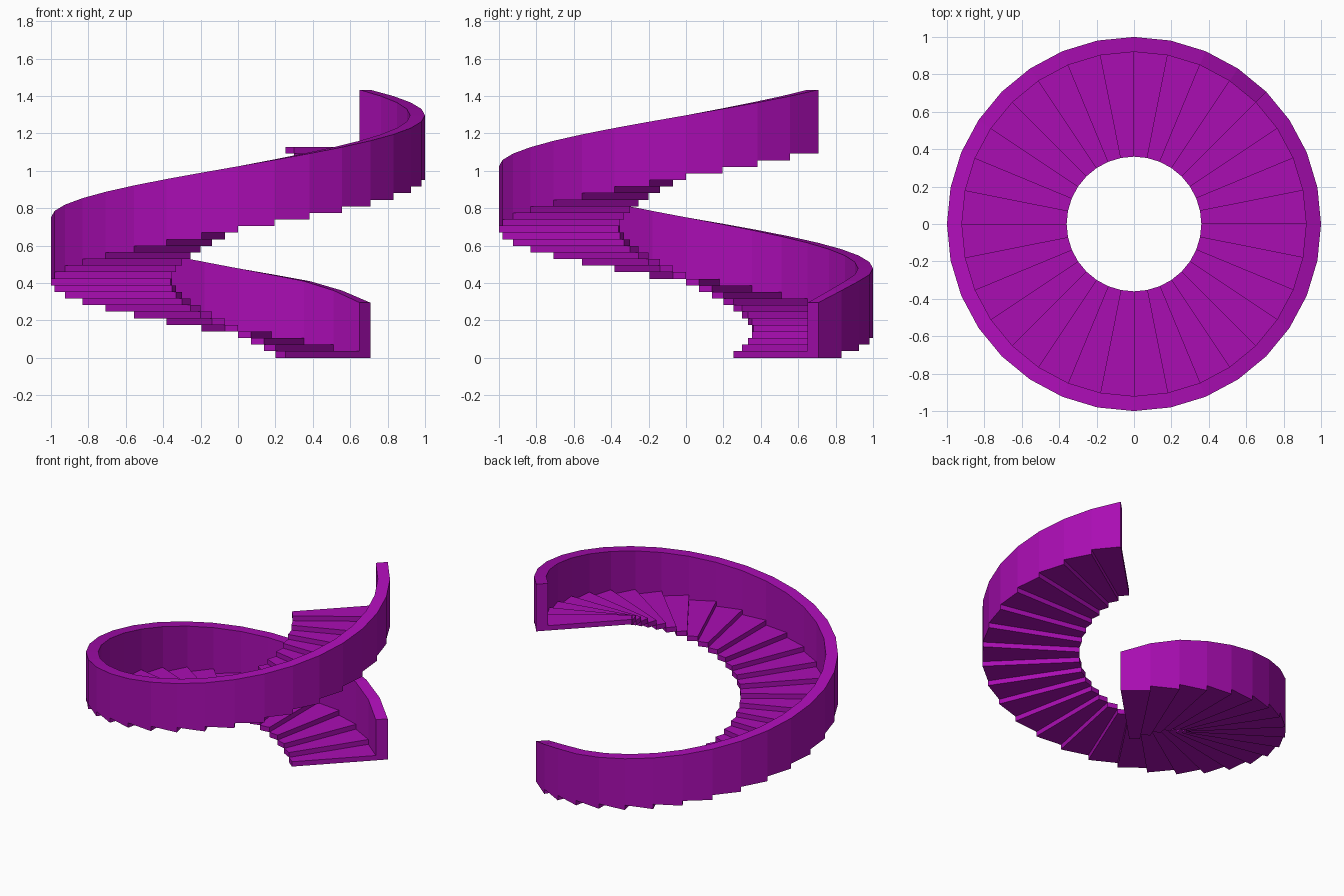
import bpy, bmesh, math
from mathutils import Vector

if "Cube" in bpy.data.objects:
    bpy.data.objects.remove(bpy.data.objects["Cube"])

STEPS = 32                      # one full turn, one facet per step
RISE = 0.0352                   # height of each step
R_IN, R_MID, R_OUT = 0.36, 0.92, 1.0
START = math.radians(45)

purple = bpy.data.materials.new("purple")
purple.diffuse_color = (0.40, 0.004, 0.45, 1)
purple.use_nodes = True
purple.node_tree.nodes["Principled BSDF"].inputs["Base Color"].default_value = purple.diffuse_color


def ang(i):
    return START + i * 2 * math.pi / STEPS


def pt(r, i, z):
    return Vector((r * math.cos(ang(i)), r * math.sin(ang(i)), z))


def wall_top(i):
    # the rail dips at the foot of the stair
    return {0: 0.295, 1: 0.36}.get(i, 0.342 + 0.0341 * i)


def face(bm, points, out):
    """Add a face whose normal points along out."""
    f = bm.faces.new([bm.verts.new(p) for p in points])
    f.normal_update()
    if f.normal.dot(out) < 0:
        f.normal_flip()


def finish(bm, name):
    bmesh.ops.remove_doubles(bm, verts=bm.verts, dist=1e-5)
    mesh = bpy.data.meshes.new(name)
    bm.to_mesh(mesh)
    bm.free()
    mesh.materials.append(purple)
    bpy.context.collection.objects.link(bpy.data.objects.new(name, mesh))


def flat(bm, r0, r1, i, z0, z1, out):
    """Wedge-shaped face between two radii and two step angles."""
    face(bm, [pt(r0, i, z0), pt(r1, i, z0), pt(r1, i + 1, z1), pt(r0, i + 1, z1)], out)


def radial(bm, r0, r1, i, z0, z1, sign):
    """Upright face along a radius, facing down (-1) or up (+1) the turn."""
    out = sign * Vector((-math.sin(ang(i)), math.cos(ang(i)), 0))
    face(bm, [pt(r0, i, z0), pt(r1, i, z0), pt(r1, i, z1), pt(r0, i, z1)], out)


def curved(bm, r, i, z, t0, t1, sign):
    """Upright facet of a ring, facing inward (-1) or outward (+1)."""
    out = sign * pt(1, i + 0.5, 0)
    face(bm, [pt(r, i, z), pt(r, i + 1, z), pt(r, i + 1, t1), pt(r, i, t0)], out)


UP, DOWN = Vector((0, 0, 1)), Vector((0, 0, -1))
stairs, wall = bmesh.new(), bmesh.new()
for i in range(STEPS):
    lo, hi = i * RISE, (i + 1) * RISE
    t0, t1 = wall_top(i), wall_top(i + 1)
    # step: tread, underside, riser, back and inner edge
    flat(stairs, R_IN, R_MID, i, hi, hi, UP)
    flat(stairs, R_IN, R_MID, i, lo, lo, DOWN)
    radial(stairs, R_IN, R_MID, i, lo, hi, -1)
    radial(stairs, R_IN, R_MID, i + 1, lo, hi, 1)
    curved(stairs, R_IN, i, lo, hi, hi, -1)
    # outer wall: both sides, sloping top, stepped underside
    curved(wall, R_OUT, i, lo, t0, t1, 1)
    curved(wall, R_MID, i, hi, t0, t1, -1)
    flat(wall, R_MID, R_OUT, i, t0, t1, UP)
    flat(wall, R_MID, R_OUT, i, lo, lo, DOWN)
    radial(wall, R_MID, R_OUT, i + 1, lo, hi, 1)

# wall ends
radial(wall, R_MID, R_OUT, 0, 0, wall_top(0), -1)
radial(wall, R_MID, R_OUT, STEPS, STEPS * RISE, wall_top(STEPS), 1)

finish(stairs, "spiral_steps")
finish(wall, "outer_wall")
